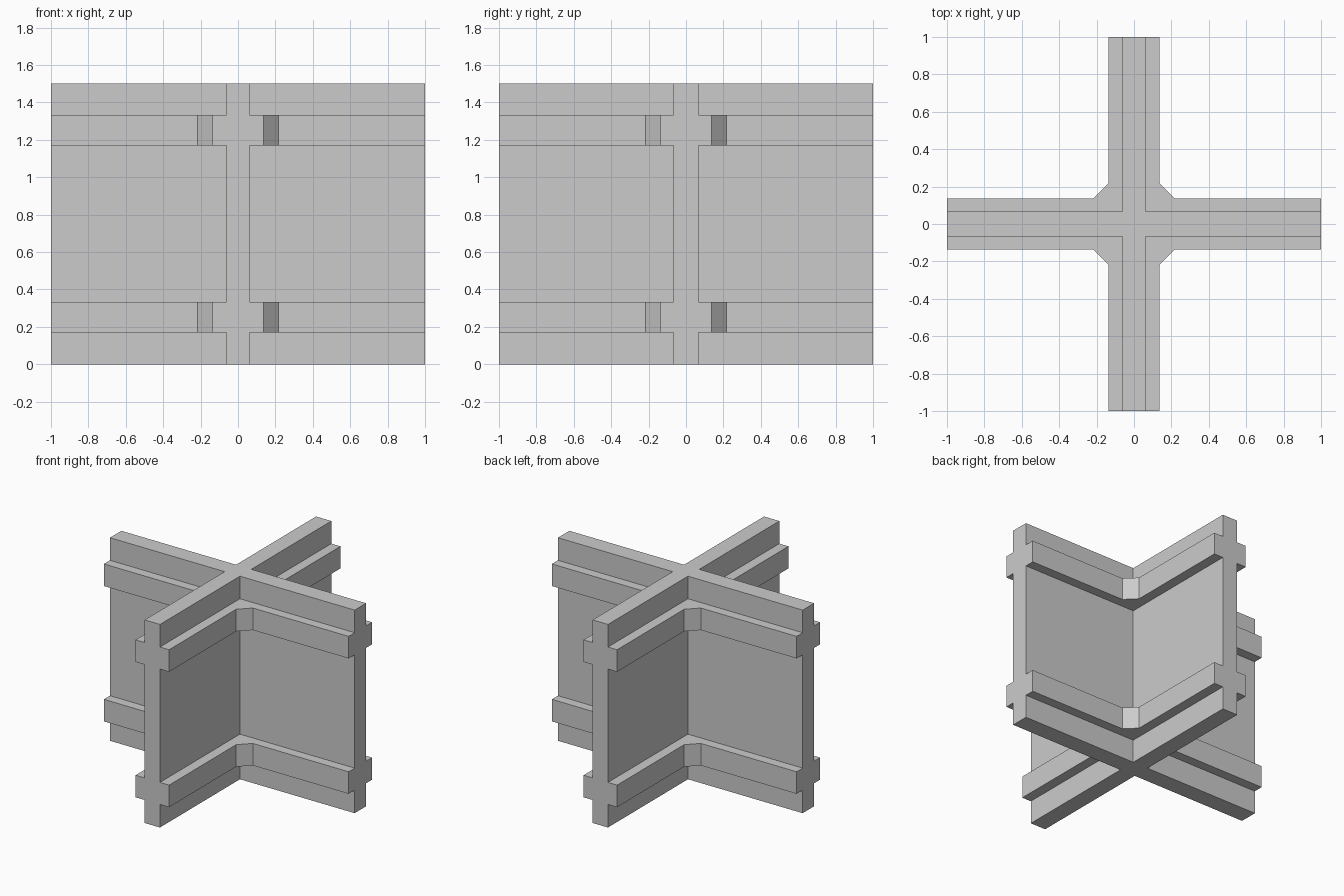
import bpy, bmesh

if "Cube" in bpy.data.objects:
    bpy.data.objects.remove(bpy.data.objects["Cube"])

HX, HY = 0.0625, 0.0665      # half thickness of the two walls
W, C = 0.137, 0.217          # rail half width, start of corner chamfer
LEVELS = [0, 0.17, 0.333, 1.17, 1.333, 1.5]

# Plan outlines of one quadrant, from the x end to the y end
wall = [(1, HY), (HX, HY), (HX, 1)]
rail = [(1, W), (C, W), (W, C), (W, 1)]

bm = bmesh.new()


def face(points):
    bm.faces.new([bm.verts.new(p) for p in points])


def quadrant(sx, sy):
    def at(path, z):
        return [(sx * x, sy * y, z) for x, y in path]

    # Wall and rail sides, band by band
    for i, (z0, z1) in enumerate(zip(LEVELS, LEVELS[1:])):
        lo, hi = at(rail if i % 2 else wall, z0), at(rail if i % 2 else wall, z1)
        for k in range(len(lo) - 1):
            face([lo[k], lo[k + 1], hi[k + 1], hi[k]])

    # Rail ledges
    for z in LEVELS[1:-1]:
        face(at(rail, z) + at(wall, z)[::-1])

    # Top and bottom
    for z in (LEVELS[0], LEVELS[-1]):
        face(at([(0, 0), (1, 0)] + wall + [(0, 1)], z))

    # Stepped end faces
    def step(h):
        prof = [(0, LEVELS[0])]
        for i, (z0, z1) in enumerate(zip(LEVELS, LEVELS[1:])):
            d = W if i % 2 else h
            prof += [(d, z0), (d, z1)]
        return prof + [(0, LEVELS[-1])]

    face([(sx, sy * d, z) for d, z in step(HY)])
    face([(sx * d, sy, z) for d, z in step(HX)])


for sx in (-1, 1):
    for sy in (-1, 1):
        quadrant(sx, sy)

# Weld the quadrants and clear the flat seams
bmesh.ops.remove_doubles(bm, verts=bm.verts, dist=0.0005)
bmesh.ops.recalc_face_normals(bm, faces=bm.faces)
bmesh.ops.dissolve_limit(bm, angle_limit=0.01, verts=bm.verts, edges=bm.edges)

mesh = bpy.data.meshes.new("crossed_walls_with_rails")
bm.to_mesh(mesh)
bm.free()
bpy.context.collection.objects.link(bpy.data.objects.new("crossed_walls_with_rails", mesh))
